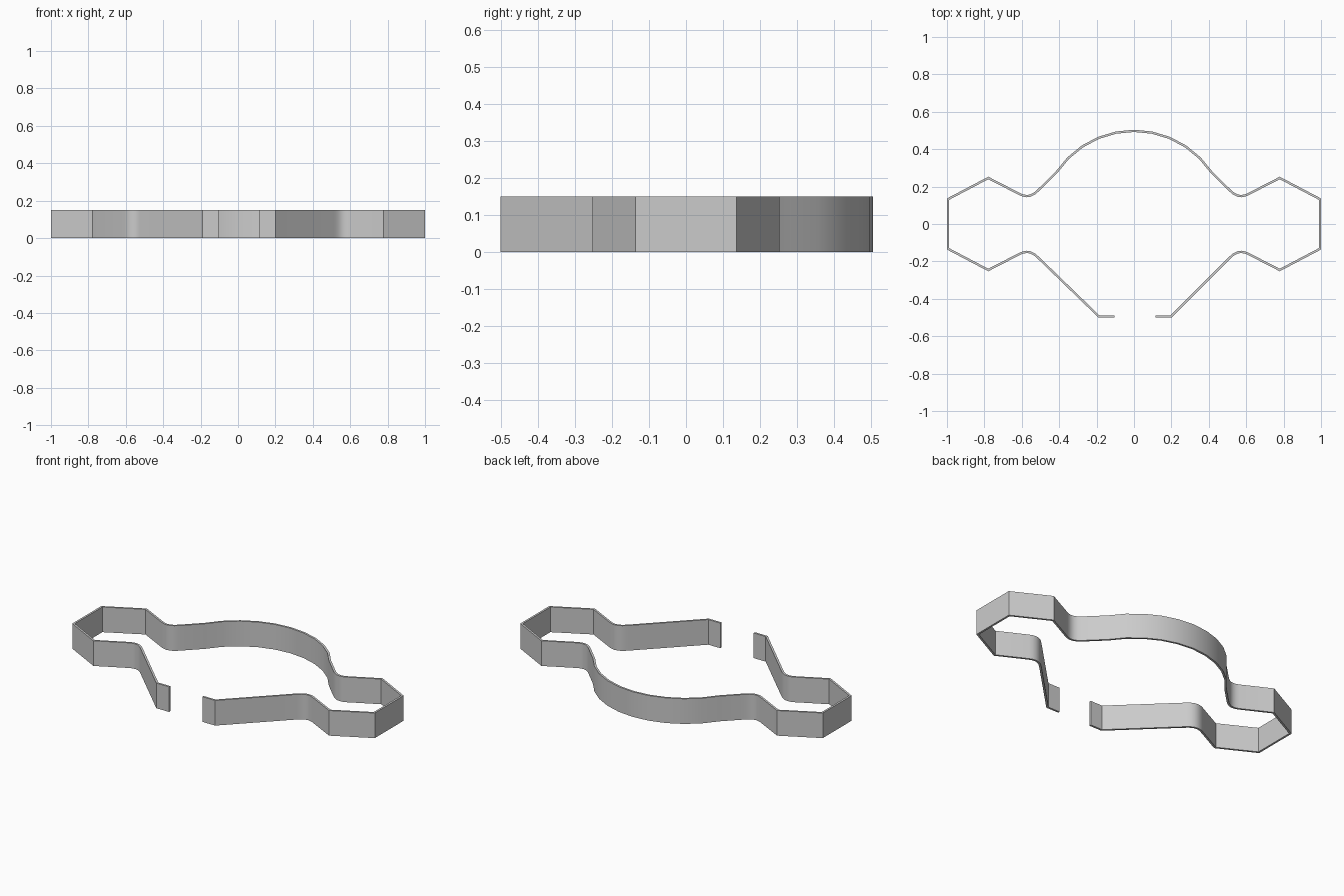
import bpy, bmesh, math

if "Cube" in bpy.data.objects:
    bpy.data.objects.remove(bpy.data.objects["Cube"])

HEIGHT, WALL = 0.15, 0.012

# right half of the back: domed arc, rounded neck, pointed lobe, end wall
R = 0.498
arc = [(R * math.sin(math.radians(a * 11.25)), R * math.cos(math.radians(a * 11.25)))
       for a in range(1, 6)]
neck = [(0.505, 0.187), (0.52, 0.173), (0.535, 0.161), (0.553, 0.152),
        (0.573, 0.149), (0.592, 0.152), (0.61, 0.159)]
lobe = [(0.779, 0.246), (0.994, 0.133)]
back_right = arc + neck + lobe


def lower(points):
    return [(x, -y) for x, y in reversed(points)]


def mirrored(points):
    return [(-x, y) for x, y in reversed(points)]


# the front opens in the middle with two short lips
side = lower(neck + lobe)
right = back_right + side + [(0.197, -0.495), (0.115, -0.495)]
left = back_right + side + [(0.187, -0.495), (0.105, -0.495)]
path = mirrored(left) + [(0, R)] + right

# upright ribbon following the path
bm = bmesh.new()
low = [bm.verts.new((x, y, 0)) for x, y in path]
top = [bm.verts.new((x, y, HEIGHT)) for x, y in path]
for i in range(len(path) - 1):
    bm.faces.new((low[i], low[i + 1], top[i + 1], top[i]))
mesh = bpy.data.meshes.new("outline_band")
bm.to_mesh(mesh)
bm.free()
band = bpy.data.objects.new("outline_band", mesh)
bpy.context.collection.objects.link(band)

# thin wall of even thickness
mod = band.modifiers.new("wall", 'SOLIDIFY')
mod.thickness = WALL
mod.offset = 0
mod.use_even_offset = True
bpy.context.view_layer.objects.active = band
band.select_set(True)
bpy.ops.object.modifier_apply(modifier="wall")
bpy.ops.object.shade_smooth_by_angle(angle=math.radians(25))
